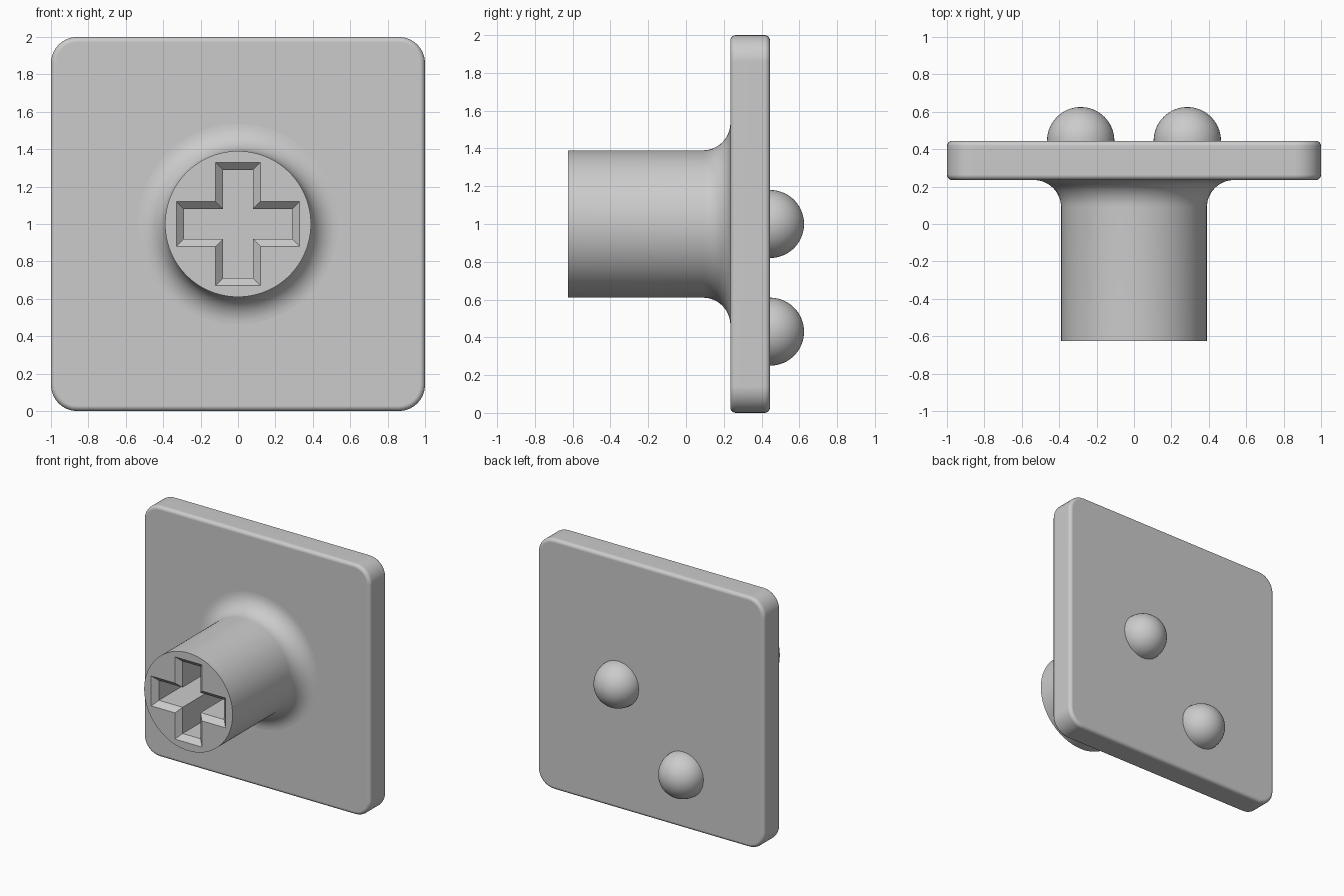
import bpy
import bmesh
from math import sin, cos, pi, radians
from mathutils import Matrix, Vector

cube = bpy.data.objects.get("Cube")
if cube:
    bpy.data.objects.remove(cube, do_unlink=True)

GREY = (0.6, 0.6, 0.6, 1.0)
mat = bpy.data.materials.new("plain grey")
mat.use_nodes = True
mat.diffuse_color = GREY
mat.node_tree.nodes["Principled BSDF"].inputs["Base Color"].default_value = GREY

PLATE_FRONT, PLATE_BACK, STEM_FRONT = 0.235, 0.445, -0.625
STEM_R, FILLET, DOME_R = 0.39, 0.145, 0.18


def finish(name, bm, location=(0, 0, 0)):
    """Turn a bmesh into a smooth shaded object with sharp edges kept."""
    bmesh.ops.recalc_face_normals(bm, faces=bm.faces)
    mesh = bpy.data.meshes.new(name)
    bm.to_mesh(mesh)
    bm.free()
    mesh.materials.append(mat)
    obj = bpy.data.objects.new(name, mesh)
    obj.location = location
    bpy.context.collection.objects.link(obj)
    bpy.ops.object.select_all(action="DESELECT")
    obj.select_set(True)
    bpy.context.view_layer.objects.active = obj
    bpy.ops.object.shade_smooth_by_angle(angle=radians(30))
    return obj


def loft(bm, loops):
    """Make rings of vertices and bridge each one to the next."""
    rings = [[bm.verts.new(p) for p in loop] for loop in loops]
    for a, b in zip(rings, rings[1:]):
        for i in range(len(a)):
            j = (i + 1) % len(a)
            bm.faces.new((a[i], a[j], b[j], b[i]))
    return rings


def circle(radius, y, steps=96):
    return [(radius * cos(2 * pi * i / steps), y, radius * sin(2 * pi * i / steps))
            for i in range(steps)]


def cross(arm, half, y):
    """Plus-shaped outline with the given arm length and half width."""
    quarter = [Vector((arm, y, -half)), Vector((arm, y, half)), Vector((half, y, half))]
    return [Matrix.Rotation(-k * pi / 2, 3, "Y") @ p for k in range(4) for p in quarter]


# Square back plate: rounded corners, then softened rims
bm = bmesh.new()
bmesh.ops.create_cube(bm, size=1)
bmesh.ops.scale(bm, vec=(2, PLATE_BACK - PLATE_FRONT, 2), verts=bm.verts)
corners = [e for e in bm.edges if abs(e.verts[0].co.y - e.verts[1].co.y) > 0.1]
bmesh.ops.bevel(bm, geom=corners, offset=0.14, segments=8, profile=0.5, affect="EDGES")
rims = [e for e in bm.edges if abs(e.verts[0].co.y - e.verts[1].co.y) < 0.01]
bmesh.ops.bevel(bm, geom=rims, offset=0.028, segments=4, profile=0.5, affect="EDGES")
plate = finish("back_plate", bm, (0, (PLATE_FRONT + PLATE_BACK) / 2, 1))
plate.modifiers.new("even shading", "WEIGHTED_NORMAL").keep_sharp = True

# Round stem with a flared root and a chamfered cross socket
bm = bmesh.new()
flare = [circle(STEM_R + FILLET * (1 - cos(t)), PLATE_FRONT - FILLET * (1 - sin(t)))
         for t in (i * pi / 24 for i in range(13))]
root = circle(STEM_R + FILLET, PLATE_FRONT + 0.02)
body = loft(bm, [circle(STEM_R, STEM_FRONT)] + flare + [root])
bm.faces.new(body[-1])
socket = loft(bm, [cross(0.328, 0.119, STEM_FRONT),
                   cross(0.288, 0.079, STEM_FRONT + 0.04),
                   cross(0.288, 0.079, STEM_FRONT + 0.6)])
bm.faces.new(socket[-1])
mouth = [e for e in bm.edges if e.is_boundary]
bmesh.ops.triangle_fill(bm, use_beauty=True, use_dissolve=False, edges=mouth)
stem = finish("stem", bm, (0, 0, 1))

# Two round bumps on the back
for name, x, z in (("upper_bump", 0.285, 1.0), ("lower_bump", -0.285, 0.43)):
    bm = bmesh.new()
    rings = loft(bm, [circle(DOME_R * cos(t), DOME_R * sin(t), 48)
                      for t in (i * pi / 32 for i in range(17))])
    bm.faces.new(rings[0])
    bmesh.ops.remove_doubles(bm, verts=bm.verts, dist=0.0005)
    finish(name, bm, (x, PLATE_BACK, z))
